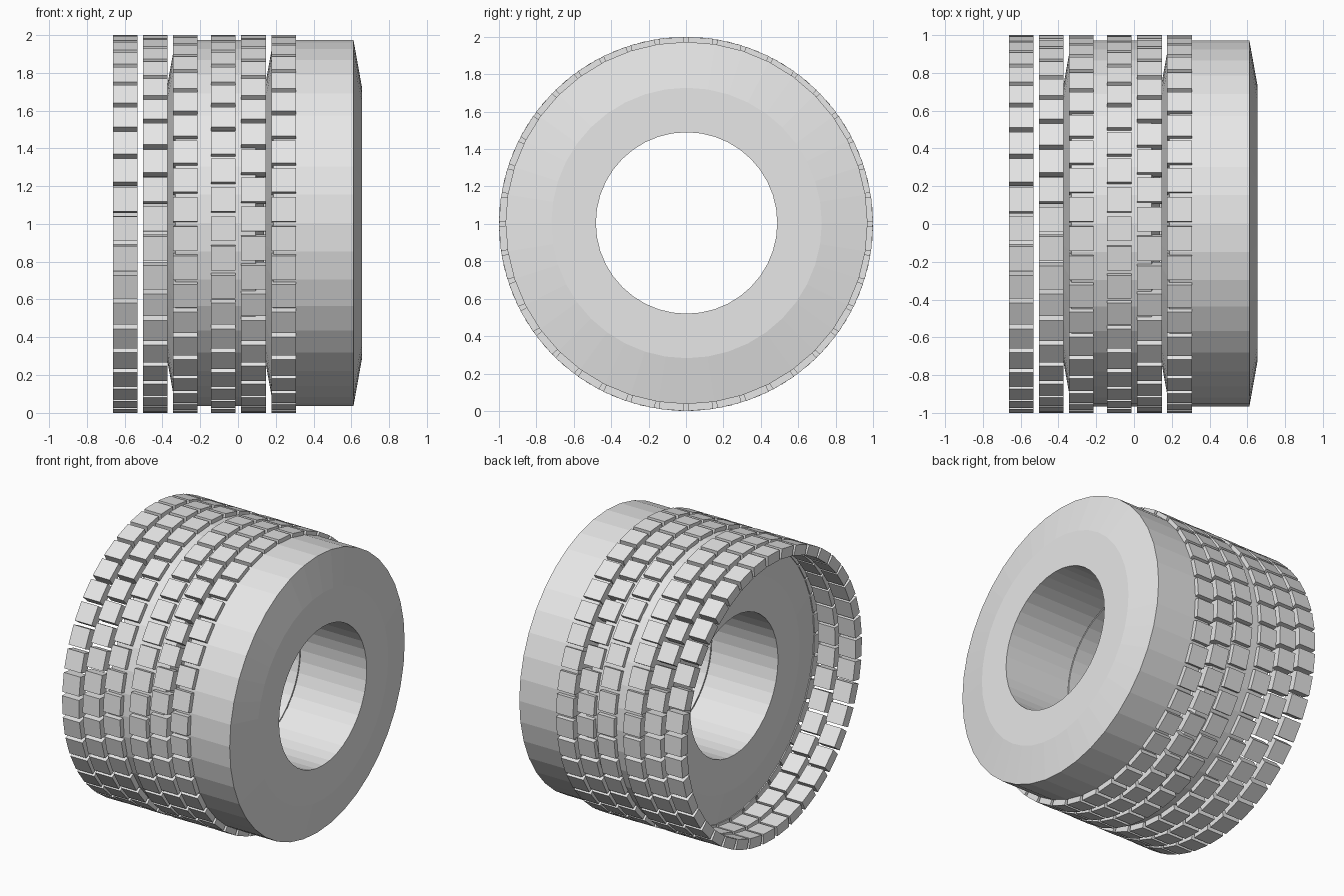
import bpy, bmesh
from math import cos, sin, pi, tau

cube = bpy.data.objects.get("Cube")
if cube:
    bpy.data.objects.remove(cube, do_unlink=True)

SEGMENTS = 40
STEP = tau / SEGMENTS

grey = bpy.data.materials.new("light_grey")
grey.use_nodes = True
colour = (0.8, 0.8, 0.8, 1)
grey.diffuse_color = colour
grey.node_tree.nodes["Principled BSDF"].inputs["Base Color"].default_value = colour


def finish(name, bm, location):
    bmesh.ops.recalc_face_normals(bm, faces=bm.faces)
    mesh = bpy.data.meshes.new(name)
    bm.to_mesh(mesh)
    bm.free()
    mesh.materials.append(grey)
    obj = bpy.data.objects.new(name, mesh)
    obj.location = location
    bpy.context.collection.objects.link(obj)


def tyre_body(name, x):
    """Ring with bevelled shoulders, its axis along x."""
    profile = [(-0.256, 0.485), (-0.256, 0.723), (-0.212, 0.968),
               (0.212, 0.968), (0.256, 0.723), (0.256, 0.485)]
    bm = bmesh.new()
    rings = [[bm.verts.new((px, -r * cos(i * STEP), r * sin(i * STEP)))
              for i in range(SEGMENTS)] for px, r in profile]
    for k, ring in enumerate(rings):
        after = rings[(k + 1) % len(rings)]
        for i in range(SEGMENTS):
            j = (i + 1) % SEGMENTS
            bm.faces.new((ring[i], ring[j], after[j], after[i]))
    finish(name, bm, (x, 0.003, 1.005))


def tread_row(name, x, phase):
    """Circle of flat square blocks, with a gap at the phase angle."""
    size, inner, outer = 0.13, 0.928, 0.998
    bm = bmesh.new()
    for i in range(SEGMENTS):
        angle = phase + (i + 0.5) * STEP
        verts = bmesh.ops.create_cube(bm, size=1)["verts"]
        for v in verts:
            across = v.co.y * size
            radius = inner + (v.co.z + 0.5) * (outer - inner)
            v.co = (v.co.x * size,
                    -radius * cos(angle) + across * sin(angle),
                    radius * sin(angle) + across * cos(angle))
    finish(name, bm, (x, 0, 1))


# Two tyres, each with three staggered rows of tread
for side, body_x, tread_x in (("right", -0.119, -0.597), ("left", 0.399, -0.077)):
    tyre_body(side + "_tyre_body", body_x)
    for row in range(3):
        tread_row(f"{side}_tread_row_{row + 1}", tread_x + row * 0.159,
                  (row + 1) * STEP / 3)
